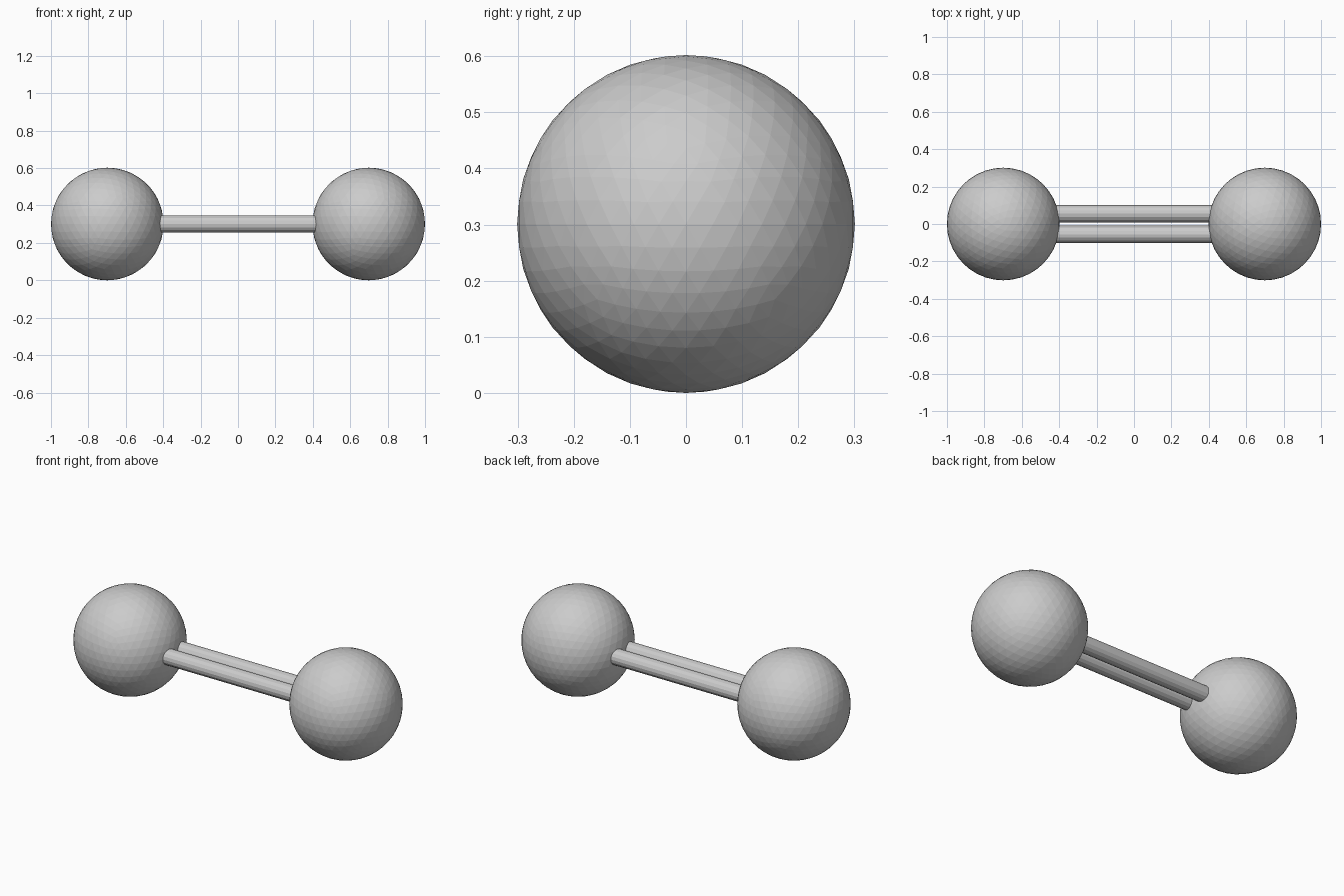
import bpy
import math

cube = bpy.data.objects.get("Cube")
if cube:
    bpy.data.objects.remove(cube, do_unlink=True)

RADIUS = 0.301
OFFSET = 1 - RADIUS

grey = bpy.data.materials.new("light_grey")
grey.use_nodes = True
colour = (0.6, 0.6, 0.6, 1)
grey.diffuse_color = colour
grey.node_tree.nodes["Principled BSDF"].inputs["Base Color"].default_value = colour


def finish(name):
    part = bpy.context.object
    part.name = name
    part.data.materials.append(grey)
    return part


for side, sign in (("left", 1), ("right", -1)):
    # Faceted ball at each end
    bpy.ops.mesh.primitive_ico_sphere_add(
        subdivisions=4, radius=RADIUS, location=(sign * OFFSET, 0, RADIUS))
    finish(side + "_ball")

for side, sign in (("front", -1), ("back", 1)):
    # Parallel rods, with their ends sunk into the balls
    bpy.ops.mesh.primitive_cylinder_add(
        vertices=16, radius=0.046, depth=2 * OFFSET - 0.4,
        location=(0, sign * 0.055, RADIUS), rotation=(0, math.pi / 2, 0))
    finish(side + "_rod")
